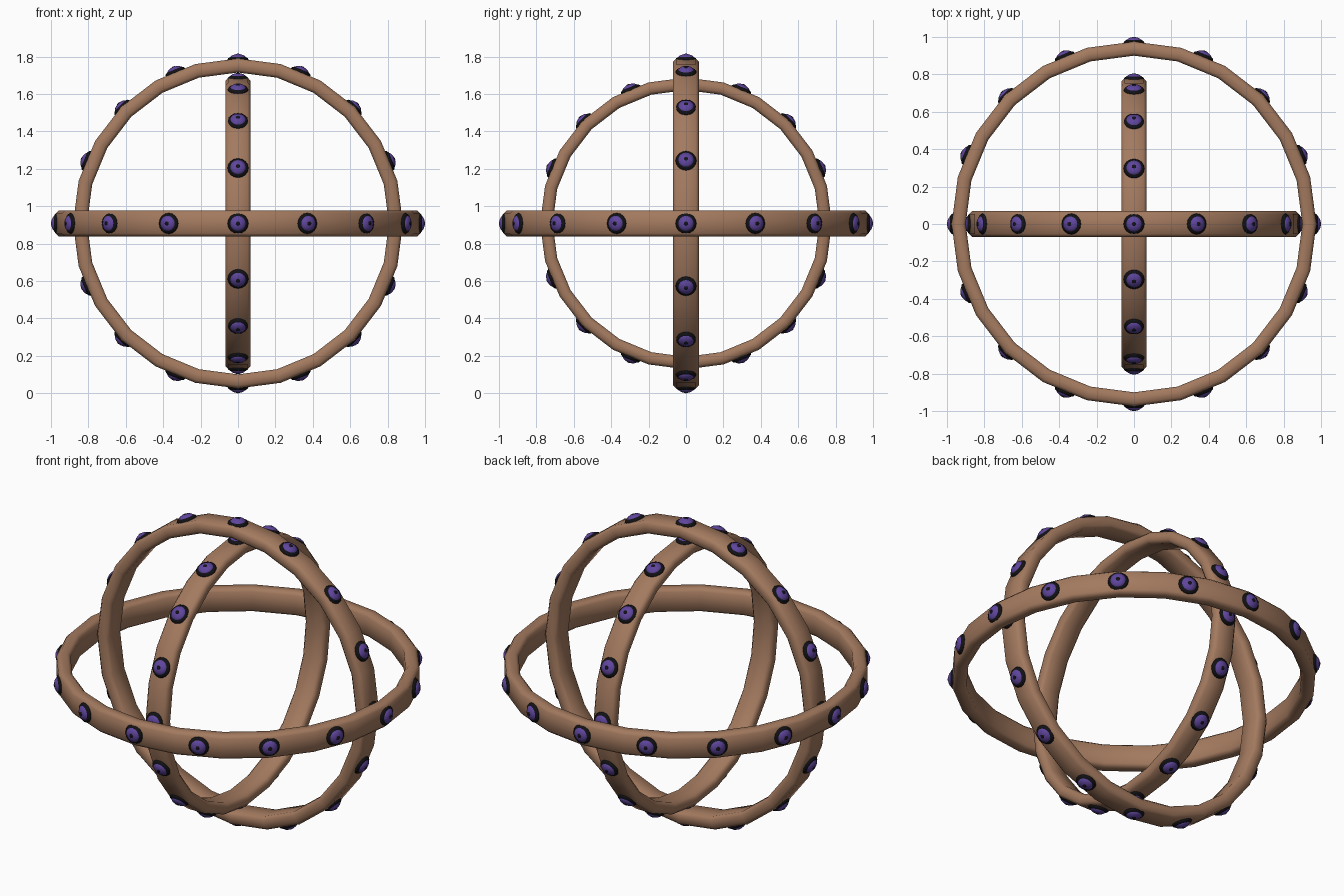
import bpy, bmesh, math
from mathutils import Matrix

if "Cube" in bpy.data.objects:
    bpy.data.objects.remove(bpy.data.objects["Cube"])

CENTRE_Z = 0.908
SEGMENTS = 24
EYES = 16


def material(name, rgb):
    m = bpy.data.materials.new(name)
    m.diffuse_color = (*rgb, 1)
    m.use_nodes = True
    m.node_tree.nodes["Principled BSDF"].inputs["Base Color"].default_value = m.diffuse_color
    return m


BRONZE = material("bronze_brown", (0.37, 0.195, 0.115))
BLACK = material("black", (0.006, 0.006, 0.008))
PURPLE = material("purple", (0.115, 0.06, 0.34))


def finish(bm, name, mat, frame):
    """Turn a bmesh into a smooth, one-colour object placed in a ring's frame."""
    bmesh.ops.recalc_face_normals(bm, faces=bm.faces)
    bm.transform(Matrix.Translation((0, 0, CENTRE_Z)) @ frame)
    mesh = bpy.data.meshes.new(name)
    bm.to_mesh(mesh)
    bm.free()
    mesh.materials.append(mat)
    for p in mesh.polygons:
        p.use_smooth = True
    obj = bpy.data.objects.new(name, mesh)
    bpy.context.collection.objects.link(obj)


def band(name, outer, inner, half, frame):
    """Hoop with a chamfered rectangular section, spun around local z."""
    c = 0.016
    section = [(outer, -half + c), (outer, half - c), (outer - c, half), (inner + c, half),
               (inner, half - c), (inner, -half + c), (inner + c, -half), (outer - c, -half)]
    bm = bmesh.new()
    loops = []
    for i in range(SEGMENTS):
        a = 2 * math.pi * i / SEGMENTS
        loops.append([bm.verts.new((r * math.cos(a), r * math.sin(a), z)) for r, z in section])
    n = len(section)
    for i in range(SEGMENTS):
        p, q = loops[i], loops[(i + 1) % SEGMENTS]
        for j in range(n):
            bm.faces.new((p[j], q[j], q[(j + 1) % n], p[(j + 1) % n]))
    finish(bm, name, BRONZE, frame)


def domes(name, radius, width, height, mat, frame, sides=16):
    """Flattened spheres spaced evenly round a hoop, facing outward."""
    bm = bmesh.new()
    for i in range(EYES):
        place = (Matrix.Rotation(2 * math.pi * i / EYES, 4, 'Z')
                 @ Matrix.Translation((radius, 0, 0))
                 @ Matrix.Rotation(math.pi / 2, 4, 'Y')
                 @ Matrix.Diagonal((width, width, height, 1)))
        bmesh.ops.create_uvsphere(bm, u_segments=sides, v_segments=8, radius=1, matrix=place)
    finish(bm, name, mat, frame)


# Three nested hoops: horizontal, facing front, facing sideways
hoops = [
    ("horizontal", 0.975, 0.900, 0.069, Matrix.Identity(4)),
    ("front", 0.882, 0.807, 0.069, Matrix.Rotation(math.pi / 2, 4, 'X')),
    ("side", 0.780, 0.713, 0.067, Matrix.Rotation(math.pi / 2, 4, 'Y')),
]
for label, outer, inner, half, frame in hoops:
    band(label + "_hoop", outer, inner, half, frame)
    seat = outer - 0.006
    domes(label + "_eye_rims", seat, 0.056, 0.021, BLACK, frame)
    domes(label + "_eyeballs", seat + 0.005, 0.044, 0.025, PURPLE, frame)
    domes(label + "_pupils", seat + 0.028, 0.012, 0.004, BLACK, frame, 8)
